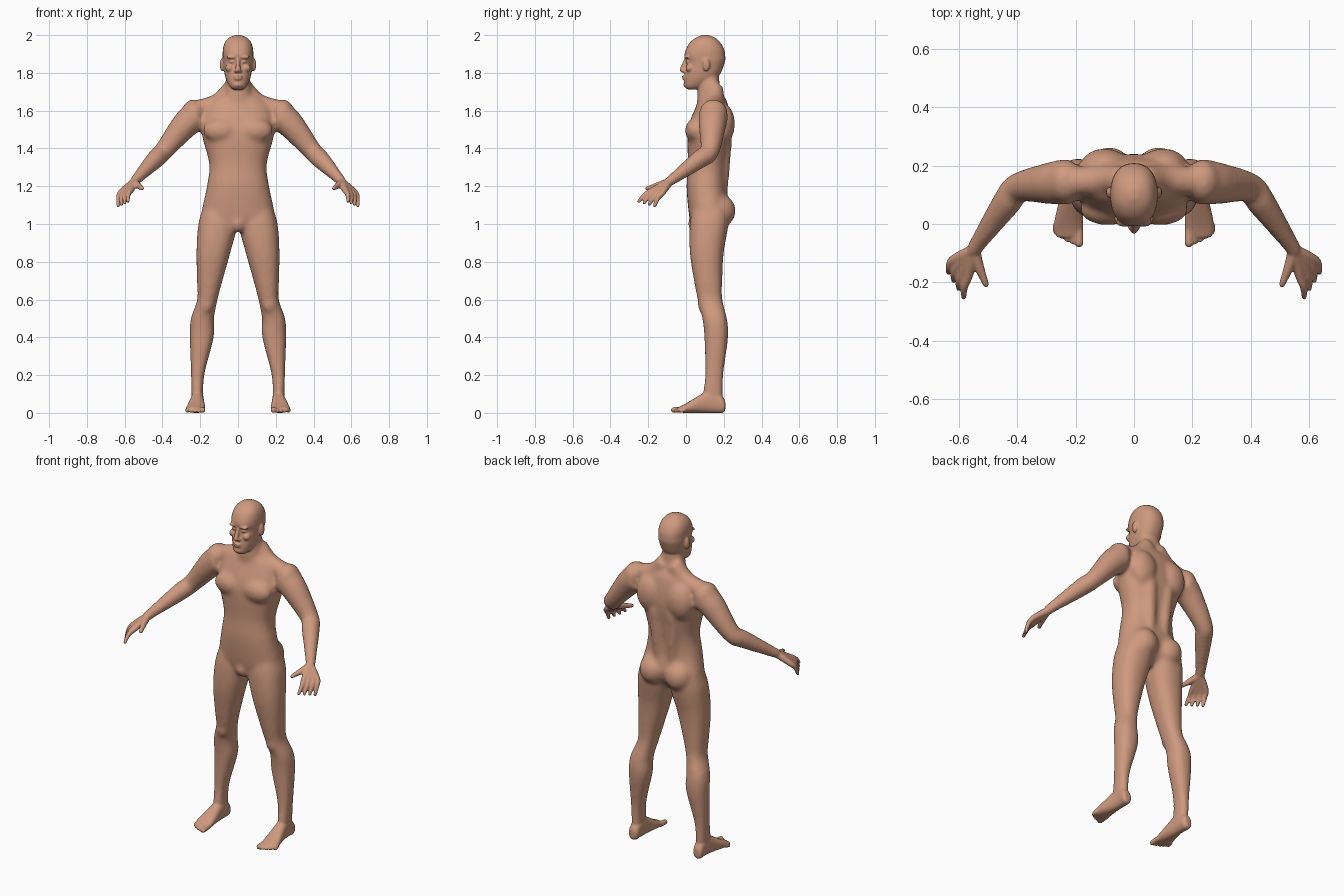
import bpy, bmesh, math
from mathutils import Vector, Matrix

if "Cube" in bpy.data.objects:
    bpy.data.objects.remove(bpy.data.objects["Cube"])

skin = bpy.data.materials.new("skin")
skin.use_nodes = True
skin.diffuse_color = (0.62, 0.32, 0.21, 1)
skin.node_tree.nodes["Principled BSDF"].inputs["Base Color"].default_value = skin.diffuse_color
SIDES = 28
parts = []


def finish(name, bm, paired):
    """Store a bmesh as a body part, adding its mirror twin if paired."""
    if paired:
        twin = bmesh.ops.duplicate(bm, geom=bm.verts[:] + bm.edges[:] + bm.faces[:])["geom"]
        for v in twin:
            if isinstance(v, bmesh.types.BMVert):
                v.co.x = -v.co.x
    bmesh.ops.recalc_face_normals(bm, faces=bm.faces)
    mesh = bpy.data.meshes.new(name)
    bm.to_mesh(mesh)
    bm.free()
    part = bpy.data.objects.new(name, mesh)
    bpy.context.collection.objects.link(part)
    parts.append(part)


def bridge(name, rings, paired):
    """Skin a closed surface over a list of rings of points."""
    bm = bmesh.new()
    loops = [[bm.verts.new(p) for p in ring] for ring in rings]
    for a, b in zip(loops, loops[1:]):
        for i in range(SIDES):
            j = (i + 1) % SIDES
            bm.faces.new((a[i], a[j], b[j], b[i]))
    bm.faces.new(loops[0])
    bm.faces.new(loops[-1])
    finish(name, bm, paired)


def smooth_rows(rows, steps=5):
    """Catmull-Rom interpolation between rows of numbers."""
    rows = [Vector(r) for r in rows]
    out = []
    for i in range(len(rows) - 1):
        a, b = rows[max(i - 1, 0)], rows[i]
        c, d = rows[i + 1], rows[min(i + 2, len(rows) - 1)]
        for k in range(steps):
            t = k / steps
            out.append((b * 2 + (c - a) * t + (a * 2 - b * 5 + c * 4 - d) * t * t
                        + (b * 3 - a - c * 3 + d) * t ** 3) / 2)
    return out + [rows[-1]]


def loft(name, rows, paired=True, along_y=False, power=2.3):
    """Rows: station, low and high x, low and high of the other axis."""
    rings = []
    for s, x0, x1, v0, v1 in smooth_rows(rows):
        ring = []
        for i in range(SIDES):
            angle = math.tau * i / SIDES
            c, d = (math.copysign(abs(f) ** (2 / power), f)
                    for f in (math.cos(angle), math.sin(angle)))
            x, v = (x0 + x1 + (x1 - x0) * c) / 2, (v0 + v1 + (v1 - v0) * d) / 2
            ring.append((x, s, v) if along_y else (x, v, s))
        rings.append(ring)
    bridge(name, rings, paired)


def column(name, rows):
    """Centred loft; rows: height, half width, front, back."""
    loft(name, [(z, -w, w, front, back) for z, w, front, back in rows], paired=False)


def tube(name, rows, paired=True):
    """Round limb along a path with a rounded tip; rows: x, y, z, radius."""
    points = smooth_rows(rows)
    rings = []
    for i, p in enumerate(points):
        ahead, behind = points[min(i + 1, len(points) - 1)], points[max(i - 1, 0)]
        axis = (ahead - behind).to_3d().normalized()
        u = axis.cross(Vector((1, 0.3, 0.2))).normalized()
        v = axis.cross(u)
        caps = [(0, 1), (0.5, 0.85), (0.9, 0.4)] if p == points[-1] else [(0, 1)]
        for shift, size in caps:
            centre, r = p.to_3d() + axis * p[3] * shift, p[3] * size
            rings.append([centre + (u * math.cos(a) + v * math.sin(a)) * r
                          for a in (math.tau * k / SIDES for k in range(SIDES))])
    bridge(name, rings, paired)


def blob(name, centre, radii, paired=True):
    """Ellipsoid muscle or feature."""
    bm = bmesh.new()
    place = Matrix.Translation(centre) @ Matrix.Diagonal((*radii, 1))
    bmesh.ops.create_uvsphere(bm, u_segments=24, v_segments=16, radius=1, matrix=place)
    finish(name, bm, paired)


def fuse(name, voxel, passes):
    """Merge the overlapping parts so far into one smooth skin."""
    bpy.ops.object.select_all(action='DESELECT')
    for part in parts:
        part.select_set(True)
    bpy.context.view_layer.objects.active = parts[0]
    bpy.ops.object.join()
    merged = bpy.context.view_layer.objects.active
    merged.name = name
    remesh = merged.modifiers.new("merge", 'REMESH')
    remesh.mode, remesh.voxel_size = 'VOXEL', voxel
    soften = merged.modifiers.new("soften", 'SMOOTH')
    soften.factor, soften.iterations = 0.5, passes
    for modifier in ("merge", "soften"):
        bpy.ops.object.modifier_apply(modifier=modifier)
    parts[:] = [merged]
    return merged


# Trunk and neck
column("torso", [(1.69, .07, .08, .19), (1.64, .16, .06, .22), (1.5, .195, .01, .24),
                 (1.32, .153, .01, .218), (1.2, .165, .003, .213), (1.08, .19, .012, .23),
                 (1.01, .19, .025, .2), (.97, .08, .05, .16)])
column("neck", [(1.6, .1, .06, .22), (1.7, .07, .06, .185), (1.84, .06, .07, .17)])
tube("trapezius", [(.03, .15, 1.72, .05), (.1, .15, 1.645, .05), (.2, .145, 1.61, .05)])
tube("back_muscle", [(.045, .19, 1.15, .03), (.06, .2, 1.45, .045)])
blob("chest_muscle", (.09, .05, 1.495), (.095, .055, .065))
blob("shoulder_blade", (.1, .195, 1.53), (.085, .064, .11))
blob("buttock", (.085, .172, 1.07), (.085, .092, .09))
blob("groin", (0, .05, 1), (.04, .04, .045), paired=False)

# Legs
loft("leg", [(1.1, .03, .18, .04, .22), (1, .004, .21, .02, .225), (.85, .04, .22, .02, .2),
             (.7, .082, .217, .042, .192), (.6, .108, .216, .062, .193), (.5, .127, .25, .086, .217),
             (.4, .128, .255, .097, .223), (.2, .178, .249, .1, .198), (.05, .185, .245, .08, .195)])
blob("kneecap", (.165, .09, .575), (.035, .03, .045))

# Arms
tube("arm", [(.22, .145, 1.575, .08), (.28, .14, 1.525, .073), (.395, .125, 1.385, .051),
             (.435, .075, 1.345, .05), (.53, -.06, 1.245, .031), (.55, -.095, 1.22, .028)])
blob("shoulder", (.235, .145, 1.59), (.062, .075, .07))
fuse("trunk", voxel=.012, passes=8)

# Head
column("head", [(1.712, .025, .01, .06), (1.73, .046, -.008, .1), (1.78, .068, -.008, .172),
                (1.855, .079, .003, .205), (1.89, .081, -.008, .208), (1.925, .08, 0, .202),
                (1.96, .07, .02, .182), (1.985, .049, .05, .155), (2, .015, .085, .12)])

# Face
tube("nose", [(0, .002, 1.878, .009), (0, -.02, 1.815, .014)], paired=False)
blob("nostril", (.012, -.008, 1.81), (.01, .013, .009))
blob("brow", (.032, .004, 1.883), (.03, .014, .009))
blob("eye", (.031, .011, 1.859), (.015, .013, .009))
blob("cheek", (.045, .018, 1.825), (.022, .02, .02))
for height in (1.782, 1.769):
    blob("lip", (0, -.008, height), (.023, .014, .006), paired=False)
blob("chin", (0, .002, 1.738), (.025, .016, .014), paired=False)
blob("ear", (.084, .108, 1.843), (.012, .019, .035))

# Hands: four fingers fan out from the wrist, with the thumb in front
wrist = (.548, -.09, 1.222, .022)
for k in range(4):
    knuckle = Vector((.567, -.174, 1.18, .0165)) + Vector((.017, .017, -.004, 0)) * k
    tip = Vector((.583, -.25, 1.12, .0095)) + Vector((.017, .028, -.008, 0)) * k
    bend = (knuckle + tip) / 2 + Vector((.006, -.004, .006, 0))
    tube("finger", [wrist, knuckle, bend, tip])
tube("thumb", [wrist, (.533, -.14, 1.207, .018), (.507, -.207, 1.188, .0105)])

# Feet and toes
loft("foot", [(.208, .2, .235, .015, .06), (.195, .187, .245, 0, .085), (.15, .182, .247, 0, .125),
              (.1, .18, .252, 0, .11), (0, .173, .274, 0, .05), (-.045, .18, .265, .003, .028)],
     along_y=True)
for k in range(5):
    x = .188 + .02 * k
    reach = -.066 + .003 * k + .0018 * k * k
    r = .0105 if k else .015
    tube("toe", [(x, -.01, .02, r), (x, reach + .02, .017, r), (x, reach, r, r)])

# One smooth skin
body = fuse("body", voxel=.0055, passes=3)
body.data.materials.clear()
body.data.materials.append(skin)
body.data.shade_smooth()
